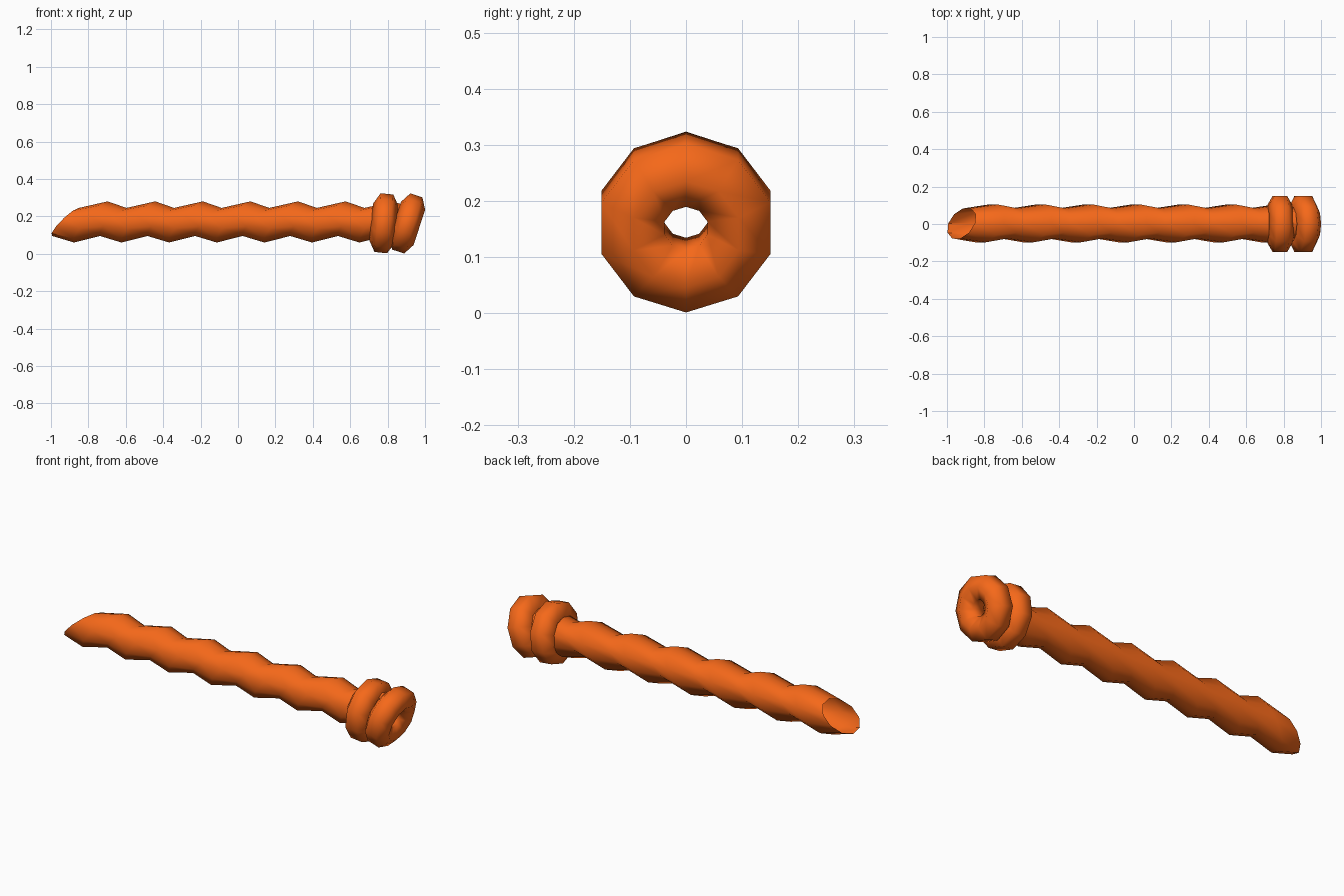
import bpy, bmesh, math
from mathutils import Matrix

if "Cube" in bpy.data.objects:
    bpy.data.objects.remove(bpy.data.objects["Cube"])

mat = bpy.data.materials.new("orange")
mat.diffuse_color = (0.92, 0.14, 0.01, 1)
mat.use_nodes = True
mat.node_tree.nodes["Principled BSDF"].inputs["Base Color"].default_value = mat.diffuse_color


def finish(bm, name, angle):
    bmesh.ops.recalc_face_normals(bm, faces=bm.faces)
    me = bpy.data.meshes.new(name)
    bm.to_mesh(me)
    bm.free()
    ob = bpy.data.objects.new(name, me)
    bpy.context.collection.objects.link(ob)
    me.materials.append(mat)
    bpy.ops.object.select_all(action='DESELECT')
    ob.select_set(True)
    bpy.context.view_layer.objects.active = ob
    bpy.ops.object.shade_smooth_by_angle(angle=math.radians(angle))
    return ob


def bridge(bm, rings, closed=False):
    count = len(rings)
    for i in range(count if closed else count - 1):
        a, b = rings[i], rings[(i + 1) % count]
        n = len(a)
        for j in range(n):
            k = (j + 1) % n
            bm.faces.new((a[j], a[k], b[k], b[j]))


# Shaft: open tube of slanted rings, alternately narrow and wide
def shaft_ring(bm, x, ry, rz, slant, yaw, sides=10):
    ring = []
    for j in range(sides):
        a = math.pi / 2 + math.tau * j / sides
        c, s = math.cos(a), math.sin(a)
        ring.append(bm.verts.new((x + slant * s + yaw * c, 0.003 + ry * c, 0.17 + rz * s)))
    return ring


PITCH, SEGMENTS = 0.2545, 7
bm = bmesh.new()
rings = []
for i in range(SEGMENTS):
    rings.append(shaft_ring(bm, -0.922 + i * PITCH, 0.084, 0.075, 0.071, 0.03))
    rings.append(shaft_ring(bm, -0.787 + i * PITCH, 0.106, 0.11, 0.09, 0.035))
rings.append(shaft_ring(bm, -0.922 + SEGMENTS * PITCH, 0.084, 0.075, 0.071, 0.03))
bridge(bm, rings)
finish(bm, "twisted_shaft", 40)


# End collars: tilted rings with a hexagonal section
def collar(name, x, z, tilt, major=0.099, minor=0.068, sides=10):
    bm = bmesh.new()
    rings = []
    for i in range(sides):
        a = math.pi / 2 + math.tau * i / sides
        ring = []
        for j in range(6):
            b = math.radians(30 + 60 * j)
            r = major + minor * math.cos(b)
            ring.append(bm.verts.new((minor * math.sin(b), r * math.cos(a), r * math.sin(a))))
        rings.append(ring)
    bridge(bm, rings, closed=True)
    bm.transform(Matrix.Translation((x, 0, z)) @ Matrix.Rotation(math.radians(tilt), 4, 'Y'))
    finish(bm, name, 80)


collar("inner_collar", 0.78, 0.163, 6)
collar("outer_collar", 0.905, 0.162, 18)
